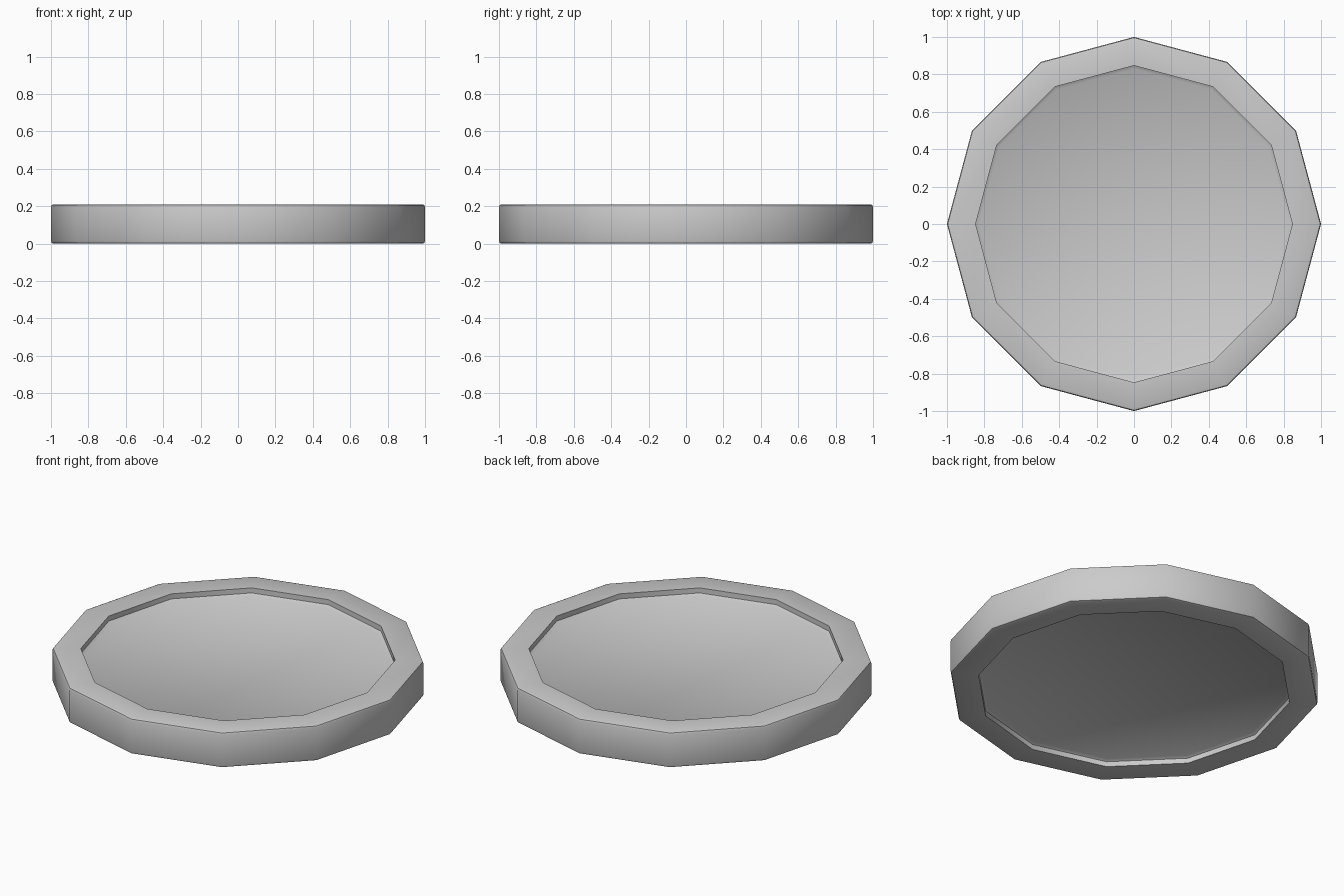
import bpy, bmesh, math

if "Cube" in bpy.data.objects:
    bpy.data.objects.remove(bpy.data.objects["Cube"])

SIDES = 12
H = 0.21

# half profile (radius, z) from the top panel out to the outer wall
top = [(0.83, H - 0.04), (0.847, H - 0.03), (0.847, H),
       (0.985, H), (0.996, H - 0.004), (1.0, H - 0.015)]
# mirror it for the underside
profile = top + [(r, H - z) for r, z in reversed(top)]

bm = bmesh.new()
rings = []
for r, z in profile:
    rings.append([bm.verts.new((r * math.cos(math.tau * i / SIDES),
                                r * math.sin(math.tau * i / SIDES), z))
                  for i in range(SIDES)])

# rim walls
for a, b in zip(rings, rings[1:]):
    for i in range(SIDES):
        j = (i + 1) % SIDES
        bm.faces.new((a[i], b[i], b[j], a[j]))

# recessed panels, top and bottom
bm.faces.new(rings[0])
bm.faces.new(list(reversed(rings[-1])))
bmesh.ops.recalc_face_normals(bm, faces=bm.faces)

mesh = bpy.data.meshes.new("rimmed_disc")
bm.to_mesh(mesh)
bm.free()
disc = bpy.data.objects.new("rimmed_disc", mesh)
bpy.context.collection.objects.link(disc)

bpy.context.view_layer.objects.active = disc
disc.select_set(True)
bpy.ops.object.shade_smooth_by_angle(angle=math.radians(35))
